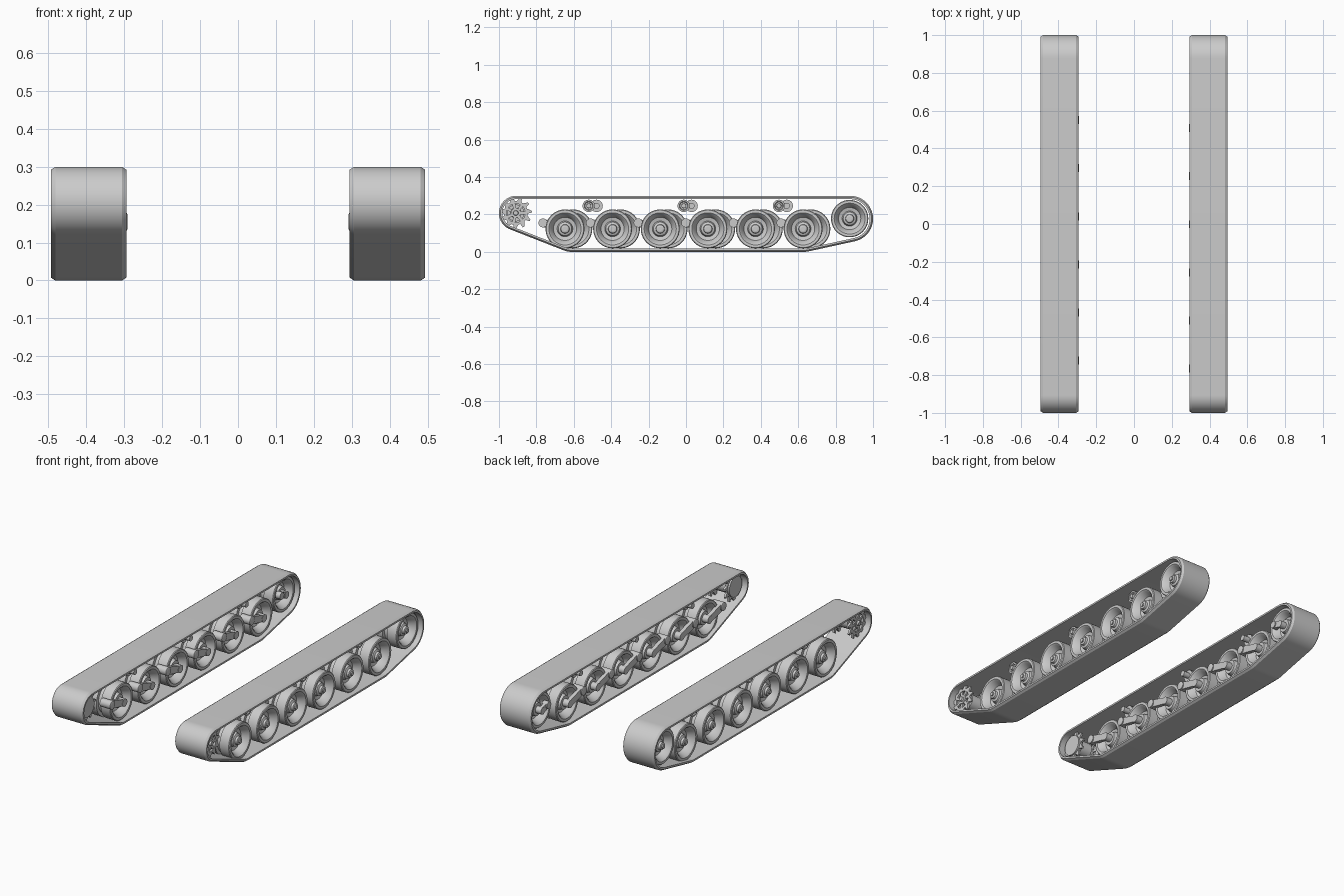
import bpy, bmesh
from math import sin, cos, pi, atan2, acos, hypot

cube = bpy.data.objects.get("Cube")
if cube:
    bpy.data.objects.remove(cube)

steel = bpy.data.materials.new("plain_grey")
steel.use_nodes = True
GREY = (0.6, 0.6, 0.6, 1)
steel.diffuse_color = GREY
steel.node_tree.nodes["Principled BSDF"].inputs["Base Color"].default_value = GREY


def finish(name, bm, angle=35):
    bmesh.ops.remove_doubles(bm, verts=bm.verts, dist=0.00001)
    bmesh.ops.recalc_face_normals(bm, faces=bm.faces)
    mesh = bpy.data.meshes.new(name)
    bm.to_mesh(mesh)
    bm.free()
    mesh.materials.append(steel)
    ob = bpy.data.objects.new(name, mesh)
    bpy.context.collection.objects.link(ob)
    bpy.ops.object.select_all(action="DESELECT")
    ob.select_set(True)
    bpy.context.view_layer.objects.active = ob
    bpy.ops.object.shade_smooth_by_angle(angle=angle * pi / 180)


def loft(bm, loops, closed=False):
    """Bridge equal-length loops of points; wrap round when closed."""
    rows = [[bm.verts.new(p) for p in loop] for loop in loops]
    pairs = list(zip(rows, rows[1:])) + ([(rows[-1], rows[0])] if closed else [])
    for a, b in pairs:
        for i in range(len(a)):
            j = (i + 1) % len(a)
            bm.faces.new((a[i], a[j], b[j], b[i]))
    return rows


def lathe(bm, side, y, z, profile, n=40):
    """Turn (x, radius) points round an axle along x, capping both ends."""
    rows = loft(bm, [[(side * x, y + r * cos(2 * pi * i / n), z + r * sin(2 * pi * i / n))
                      for i in range(n)] for x, r in profile])
    bm.faces.new(rows[0])
    bm.faces.new(rows[-1])


def toothed_ring(bm, side, y, z, x0, x1, inner, root, tip, teeth=11):
    outer = [root, root, tip, tip]
    shift = [-0.5, -0.22, -0.1, 0.1]
    pts = [(2 * pi * (t + shift[k] + 0.14) / teeth, outer[k])
           for t in range(teeth) for k in range(4)]

    def loop(x, r=None):
        return [(side * x, y + (r or q) * cos(a), z + (r or q) * sin(a)) for a, q in pts]
    loft(bm, [loop(x0, inner), loop(x0), loop(x1), loop(x1, inner)], closed=True)


def bar(bm, side, x0, x1, a, b, ra, rb):
    """Flat tapered bar between two (y, z) points."""
    d = hypot(b[0] - a[0], b[1] - a[1])
    ny, nz = -(b[1] - a[1]) / d, (b[0] - a[0]) / d
    outline = [(a[0] + ny * ra, a[1] + nz * ra), (b[0] + ny * rb, b[1] + nz * rb),
               (b[0] - ny * rb, b[1] - nz * rb), (a[0] - ny * ra, a[1] - nz * ra)]
    rows = loft(bm, [[(side * x, p, q) for p, q in outline] for x in (x0, x1)])
    bm.faces.new(rows[0])
    bm.faces.new(rows[1])


# Circles the belt wraps round: y, z, radius (counter-clockwise seen from +x)
BELT = [(-0.61, 0.123, 0.123), (0.63, 0.123, 0.123),
        (0.877, 0.177, 0.123), (-0.907, 0.207, 0.093)]


def belt_loop(x, inset):
    tangents = []
    for i, (y, z, r) in enumerate(BELT):
        y2, z2, r2 = BELT[(i + 1) % len(BELT)]
        d = hypot(y2 - y, z2 - z)
        tangents.append(atan2(z2 - z, y2 - y) - acos((r - r2) / d))
    pts = []
    for i, (y, z, r) in enumerate(BELT):
        start = tangents[i - 1]
        span = (tangents[i] - start) % (2 * pi)
        steps = max(4, int(span * 10))
        for k in range(steps + 1):
            a = start + span * k / steps
            pts.append((x, y + (r - inset) * cos(a), z + (r - inset) * sin(a)))
    return pts


MID = 0.394
WHEEL_Y = [-0.647 + 0.2546 * i for i in range(6)]
WHEEL = [(0.335, 0.02), (0.335, 0.038), (0.365, 0.045), (0.36, 0.062), (0.325, 0.078),
         (0.318, 0.086), (0.318, 0.1), (0.322, 0.104), (0.38, 0.104), (0.38, 0.085),
         (0.408, 0.085), (0.408, 0.104), (0.466, 0.104), (0.47, 0.1), (0.47, 0.086),
         (0.463, 0.078), (0.428, 0.062), (0.423, 0.042), (0.445, 0.036), (0.45, 0.024),
         (0.462, 0.022), (0.465, 0.016)]

for side, label, shift in ((1, "left", 0), (-1, "right", 0.042)):
    # Track belt with chamfered outer edges
    bm = bmesh.new()
    section = [(-0.1, 0.018), (-0.1, 0.008), (-0.088, 0), (0.088, 0), (0.1, 0.008), (0.1, 0.018)]
    loft(bm, [belt_loop(side * MID + x, inset) for x, inset in section], closed=True)
    finish(label + "_track_belt", bm, 30)

    # Road wheels
    bm = bmesh.new()
    for y in WHEEL_Y:
        lathe(bm, side, y + shift, 0.123, WHEEL)
        lathe(bm, side, y + shift, 0.123, [(0.46, 0.012), (0.472, 0.012)], 8)
    finish(label + "_road_wheels", bm)

    # Swing arms: pivot tube, arm and axle stub
    bm = bmesh.new()
    for y in WHEEL_Y:
        y += shift
        lathe(bm, side, y - 0.118, 0.155, [(0.292, 0.02), (0.294, 0.024), (0.36, 0.024)], 24)
        bar(bm, side, 0.3, 0.322, (y - 0.118, 0.155), (y, 0.123), 0.022, 0.018)
        lathe(bm, side, y, 0.123, [(0.298, 0.022), (0.34, 0.022)], 24)
    finish(label + "_swing_arms", bm)

    # Return rollers on stub axles
    bm = bmesh.new()
    for y in (-0.52, -0.012, 0.497):
        lathe(bm, side, y + shift, 0.246,
              [(0.32, 0.016), (0.36, 0.016), (0.36, 0.033), (0.385, 0.033), (0.385, 0.022),
               (0.405, 0.022), (0.405, 0.033), (0.43, 0.033), (0.43, 0.024), (0.422, 0.02),
               (0.422, 0.013), (0.436, 0.012)], 28)
    finish(label + "_return_rollers", bm)

    # Drive sprocket: spoked toothed outer ring, solid toothed inner plate, drum
    y, z = -0.91, 0.208
    bm = bmesh.new()
    toothed_ring(bm, side, y, z, 0.448, 0.46, 0.05, 0.064, 0.086)
    toothed_ring(bm, side, y, z, 0.33, 0.342, 0.03, 0.064, 0.086)
    for i in range(7):
        a = 2 * pi * i / 7
        bar(bm, side, 0.449, 0.459, (y + 0.02 * cos(a), z + 0.02 * sin(a)),
            (y + 0.054 * cos(a), z + 0.054 * sin(a)), 0.008, 0.008)
    lathe(bm, side, y, z, [(0.32, 0.058), (0.35, 0.058), (0.35, 0.045), (0.425, 0.045),
                           (0.425, 0.028), (0.462, 0.026), (0.462, 0.014), (0.472, 0.012)])
    finish(label + "_drive_sprocket", bm)

    # Rear idler wheel with crank
    y, z = 0.875, 0.178
    bm = bmesh.new()
    lathe(bm, side, y, z, [(x, r * 0.96) for x, r in WHEEL])
    lathe(bm, side, y, z, [(0.46, 0.012), (0.472, 0.012)], 8)
    finish(label + "_idler_wheel", bm)
    bm = bmesh.new()
    lathe(bm, side, y, z, [(0.3, 0.02), (0.345, 0.02)], 24)
    bar(bm, side, 0.302, 0.32, (y, z), (y - 0.05, z + 0.015), 0.018, 0.018)
    lathe(bm, side, y - 0.05, z + 0.015, [(0.296, 0.02), (0.33, 0.02)], 24)
    finish(label + "_idler_crank", bm)
